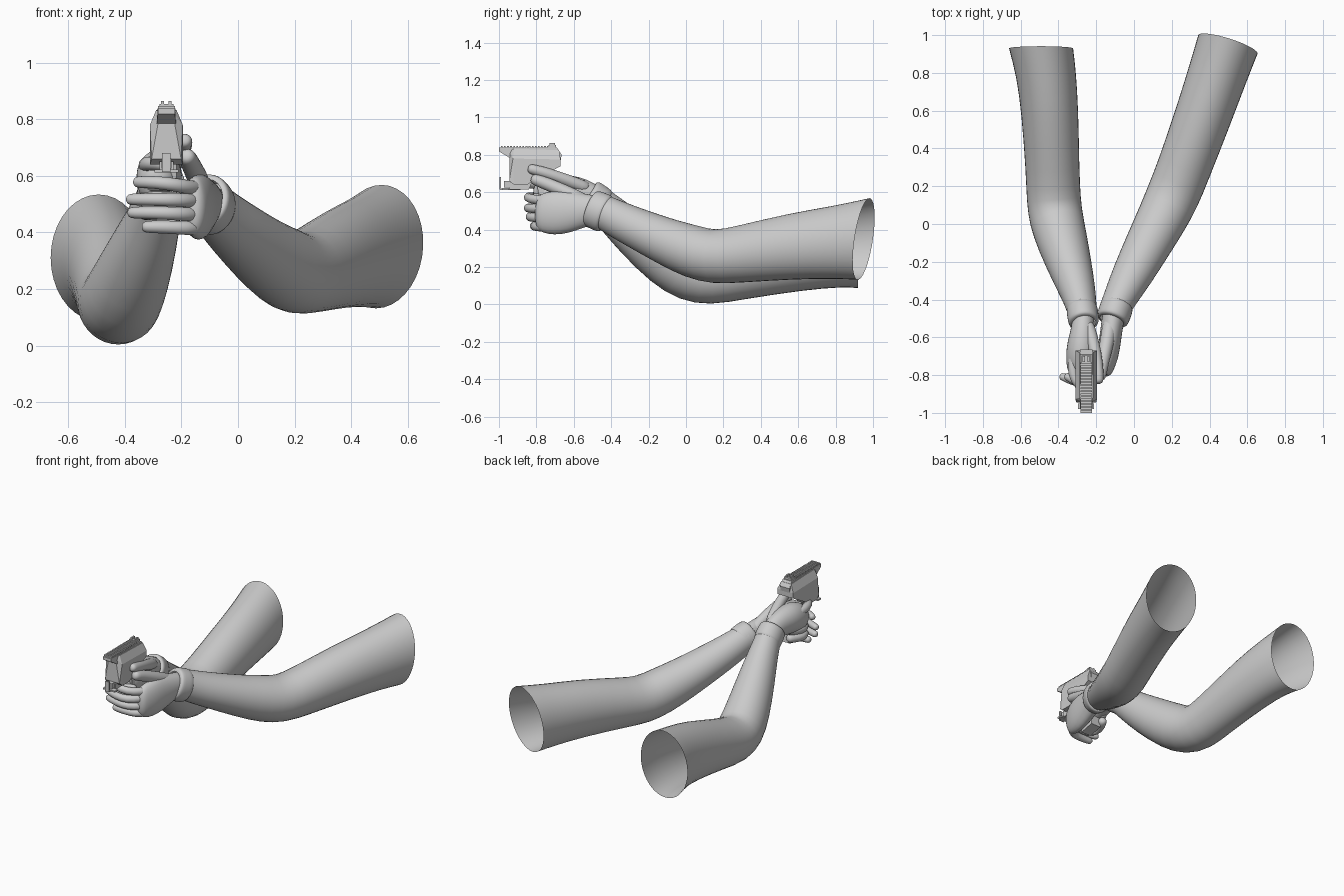
import bpy, bmesh, math
from mathutils import Vector

if "Cube" in bpy.data.objects:
    bpy.data.objects.remove(bpy.data.objects["Cube"])

grey = bpy.data.materials.new("plain_grey")
grey.use_nodes = True
COLOUR = (0.6, 0.6, 0.6, 1)
grey.diffuse_color = COLOUR
grey.node_tree.nodes["Principled BSDF"].inputs["Base Color"].default_value = COLOUR


def finish(name, bm, smooth=False, levels=0):
    bmesh.ops.recalc_face_normals(bm, faces=bm.faces[:])
    mesh = bpy.data.meshes.new(name)
    bm.to_mesh(mesh)
    bm.free()
    mesh.materials.append(grey)
    ob = bpy.data.objects.new(name, mesh)
    bpy.context.collection.objects.link(ob)
    if levels:
        sub = ob.modifiers.new("subdivision", 'SUBSURF')
        sub.levels = sub.render_levels = levels
    if smooth:
        for p in mesh.polygons:
            p.use_smooth = True
    return ob


def tube(name, stations, sides=14, capped=False, end_normal=None):
    """Loft ellipses along a path; a station is (centre, side radius, up radius)."""
    st = [(Vector(c), a, b) for c, a, b in stations]
    if capped:  # rounded ends
        for flip in (0, 1):
            seq = st[::-1] if flip else st
            c, a, b = seq[0]
            d = (c - seq[1][0]).normalized() * min(a, b)
            new = [(c + d * 0.9, a * 0.4, b * 0.4), (c + d * 0.55, a * 0.85, b * 0.85)]
            st = st + new[::-1] if flip else new + st
    bm = bmesh.new()
    rings = []
    for i, (c, a, b) in enumerate(st):
        t = (st[min(i + 1, len(st) - 1)][0] - st[max(i - 1, 0)][0]).normalized()
        if end_normal and i == len(st) - 1:
            t = Vector(end_normal).normalized()
        side = t.cross(Vector((0, 0, 1))).normalized()
        up = side.cross(t)
        rings.append([bm.verts.new(c + side * a * math.cos(k * math.tau / sides)
                                   + up * b * math.sin(k * math.tau / sides))
                      for k in range(sides)])
    for r, s in zip(rings, rings[1:]):
        for k in range(sides):
            j = (k + 1) % sides
            bm.faces.new((r[k], r[j], s[j], s[k]))
    if capped:
        bm.faces.new(rings[0])
        bm.faces.new(rings[-1])
    return finish(name, bm, True, 1)


def finger(name, points, r):
    n = len(points) - 1
    return tube(name, [(p, r * (1 - 0.2 * i / n), r * (1 - 0.2 * i / n))
                       for i, p in enumerate(points)], 10, True)


GUN_X = -0.253


def hull(name, points):
    """Convex solid mirrored about the pistol's centre plane; points are (half width, y, z)."""
    bm = bmesh.new()
    for w, y, z in points:
        for s in (-1, 1):
            bm.verts.new((GUN_X + s * w, y, z))
    bmesh.ops.convex_hull(bm, input=bm.verts[:])
    bmesh.ops.dissolve_limit(bm, angle_limit=0.02, verts=bm.verts[:], edges=bm.edges[:])
    return finish(name, bm)


def boxes(name, items):
    """Several boxes, each (centre, size), with x measured from the pistol's centre plane."""
    bm = bmesh.new()
    for c, s in items:
        vs = bmesh.ops.create_cube(bm, size=1)["verts"]
        for v in vs:
            v.co = Vector((v.co[i] * s[i] + c[i] for i in range(3))) + Vector((GUN_X, 0, 0))
    return finish(name, bm)


# Sleeves, open at the shoulder
tube("left_sleeve", [
    ((-.112, -.47, .51), .08, .09), ((-.068, -.38, .462), .092, .10),
    ((-.01, -.27, .41), .11, .11), ((.08, -.1, .333), .126, .128),
    ((.155, .04, .28), .138, .146), ((.207, .15, .251), .145, .146),
    ((.26, .28, .267), .145, .154), ((.37, .58, .313), .153, .181),
    ((.445, .8, .331), .16, .198), ((.497, .95, .35), .168, .225)], 18,
    end_normal=(.3, .95, -.15))
tube("right_sleeve", [
    ((-.27, -.48, .56), .076, .086), ((-.288, -.39, .475), .09, .10),
    ((-.325, -.27, .369), .113, .125), ((-.378, -.1, .232), .137, .149),
    ((-.411, .02, .16), .146, .153), ((-.425, .12, .141), .146, .15),
    ((-.431, .28, .178), .144, .156), ((-.445, .6, .258), .154, .188),
    ((-.465, .8, .292), .161, .205), ((-.492, .93, .311), .173, .228)], 18,
    end_normal=(0, 1, -.05))


# Rolled cuffs
def cuff(name, wrist, arm, a, b):
    w, e = Vector(wrist), Vector(arm)
    prof = [(0, .78), (0, .96), (.12, 1.04), (.5, 1.05), (.88, 1.06), (1, .98), (1, .8)]
    return tube(name, [(w.lerp(e, t) + (e - w) * 0.02 * i, a * k, b * k)
                       for i, (t, k) in enumerate(prof)], 18)


cuff("left_cuff", (-.117, -.512, .517), (-.09, -.435, .485), .085, .1)
cuff("right_cuff", (-.265, -.525, .587), (-.275, -.452, .534), .08, .09)

# Supporting left hand
tube("left_palm", [
    ((-.108, -.48, .507), .062, .078), ((-.118, -.55, .503), .06, .094),
    ((-.13, -.64, .495), .06, .119), ((-.14, -.71, .488), .057, .121),
    ((-.153, -.765, .49), .047, .11)], 14, True)
for label, z0, z1, tip, reach in (("index", .557, .578, -.35, -.845),
                                  ("middle", .512, .517, -.375, -.845),
                                  ("ring", .463, .47, -.37, -.835),
                                  ("little", .415, .42, -.32, -.81)):
    finger("left_" + label + "_finger", [
        (-.135, -.72, z0), (-.16, -.79, z0), (-.215, reach, (z0 + z1) / 2),
        (-.29, reach - .003, z1), (tip, -.81, z1)], .028)
finger("left_thumb", [(-.13, -.54, .55), (-.145, -.64, .6), (-.167, -.73, .64),
                      (-.178, -.80, .665)], .042)

# Gripping right hand
tube("right_palm", [
    ((-.267, -.48, .56), .058, .07), ((-.27, -.55, .597), .063, .08),
    ((-.275, -.62, .602), .078, .092), ((-.278, -.685, .602), .085, .1),
    ((-.285, -.745, .58), .076, .096)], 14, True)
for label, z in (("middle", .57), ("ring", .52), ("little", .47)):
    finger("right_" + label + "_finger", [
        (-.3, -.66, z + .01), (-.335, -.73, z), (-.325, -.785, z),
        (-.27, -.815, z), (-.21, -.79, z)], .03)
finger("right_index_finger", [(-.315, -.68, .63), (-.33, -.76, .64), (-.315, -.83, .645),
                              (-.27, -.875, .64)], .03)
finger("right_thumb", [(-.24, -.55, .63), (-.213, -.64, .665), (-.193, -.74, .7),
                       (-.188, -.82, .722)], .037)

# Pistol slide, frame and grip
hull("slide", [(.03, -1, .838), (.03, -1, .818), (.034, -.945, .785), (.034, -.67, .77),
               (.034, -.665, .8), (.032, -.69, .838)])
hull("frame", [(.022, -.945, .825), (.052, -.945, .66), (.036, -.92, .832), (.058, -.925, .78),
               (.058, -.92, .64), (.058, -.85, .64), (.058, -.67, .74), (.058, -.67, .775),
               (.036, -.68, .825)])
hull("frame_nose", [(.025, -.945, .65), (.025, -.945, .615), (.025, -.84, .615),
                    (.025, -.82, .66)])
hull("grip", [(.036, -.8, .66), (.036, -.69, .68), (.036, -.665, .44), (.036, -.76, .42)])

# Ribs along the top, sights and trigger guard
boxes("slide_ribs", [((0, -.985 + i * .0165, .84), (.06, .009, .013)) for i in range(16)])
boxes("sights", [((s * .013, -.715, .853), (.011, .03, .022)) for s in (-1, 1)]
      + [((0, -.715, .846), (.05, .04, .014))])
boxes("trigger_guard", [((0, -.994, .648), (.03, .008, .065)), ((0, -.94, .617), (.03, .11, .008)),
                        ((0, -.965, .617), (.085, .03, .01)), ((0, -.955, .643), (.035, .035, .035))])
